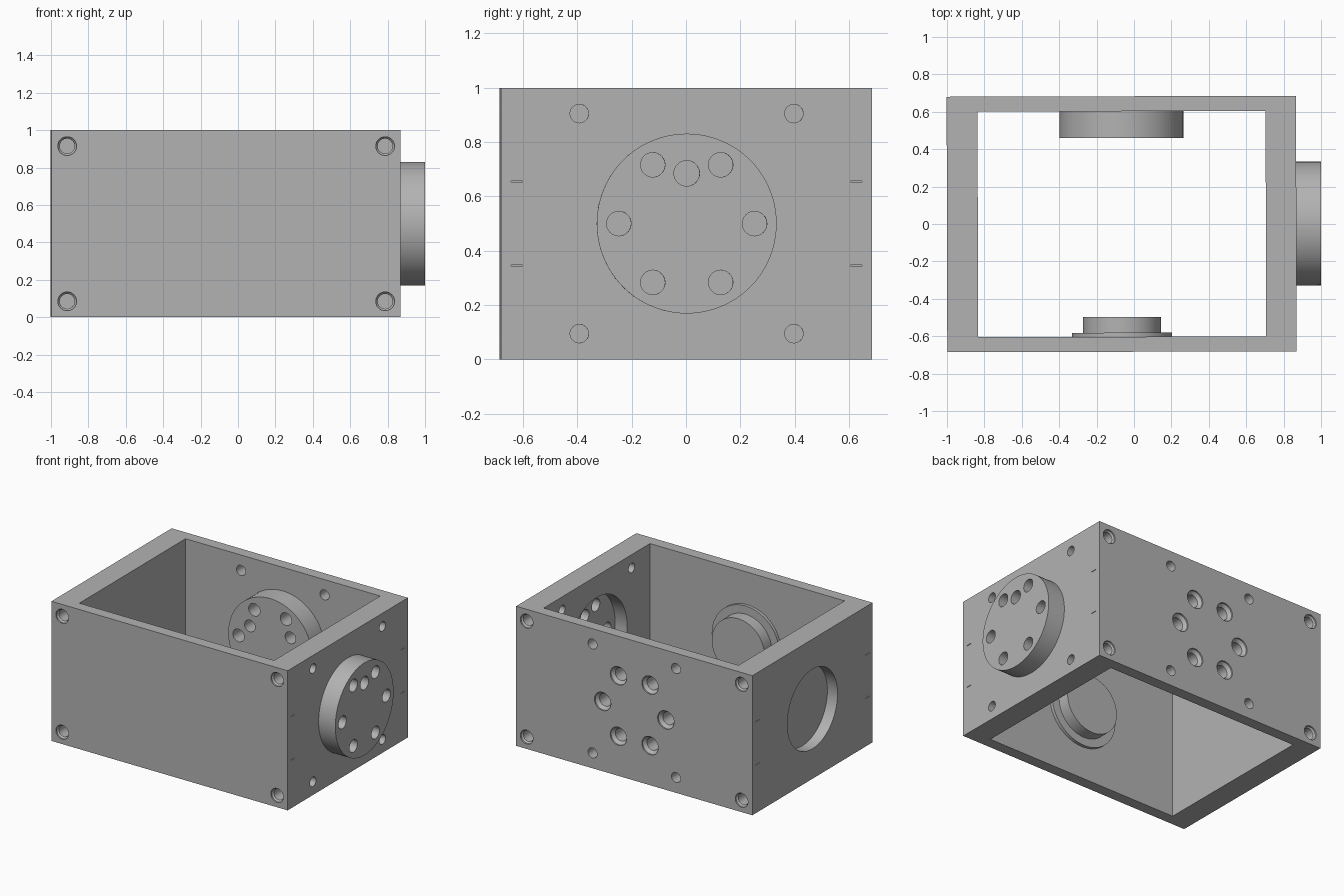
import bpy, bmesh, math
from mathutils import Vector, Matrix

old = bpy.data.objects.get("Cube")
if old:
    bpy.data.objects.remove(old, do_unlink=True)

grey = bpy.data.materials.new("machined_grey")
grey.use_nodes = True
grey.diffuse_color = (0.45, 0.45, 0.45, 1)
grey.node_tree.nodes["Principled BSDF"].inputs["Base Color"].default_value = (0.45, 0.45, 0.45, 1)

X0, X1, HALF_Y = -1.0, 0.868, 0.683      # outer box
IN_X0, IN_X1, IN_Y = -0.835, 0.705, 0.603  # opening
MID = (X0 + X1) / 2
TILT = Matrix.Rotation(0.0027, 4, 'Z')


def lathe(bm, start, axis, profile, sides=48):
    """Closed turned solid; profile is a list of (radius, distance along axis)."""
    turn = Vector((0, 0, 1)).rotation_difference(Vector(axis)).to_matrix()
    rings = []
    for r, d in profile:
        rings.append([bm.verts.new(Vector(start) + turn @ Vector(
            (r * math.cos(math.tau * i / sides), r * math.sin(math.tau * i / sides), d)))
            for i in range(sides)])
    for a, b in zip(rings, rings[1:]):
        for i in range(sides):
            j = (i + 1) % sides
            bm.faces.new((a[i], a[j], b[j], b[i]))
    bm.faces.new(rings[0][::-1])
    bm.faces.new(rings[-1])


def box(bm, lo, hi):
    lo, hi = Vector(lo), Vector(hi)
    size = hi - lo
    bmesh.ops.create_cube(bm, size=1, matrix=Matrix.Translation((lo + hi) / 2)
                          @ Matrix.Diagonal((*size, 1)))


def finish(bm, name, cutter=False):
    bmesh.ops.recalc_face_normals(bm, faces=bm.faces)
    bm.transform(TILT)
    mesh = bpy.data.meshes.new(name)
    bm.to_mesh(mesh)
    bm.free()
    mesh.materials.append(grey)
    ob = bpy.data.objects.new(name, mesh)
    bpy.context.collection.objects.link(ob)
    if cutter:
        ob.hide_render = True
        ob.hide_set(True)
        ob.display_type = 'WIRE'
    return ob


def cut(ob, cutter):
    mod = ob.modifiers.new(cutter.name, 'BOOLEAN')
    mod.operation, mod.solver, mod.object = 'DIFFERENCE', 'EXACT', cutter


def ring(count, radius, phase=0):
    for i in range(count):
        a = math.radians(phase) + math.tau * i / count
        yield radius * math.cos(a), radius * math.sin(a)


# Box frame
bm = bmesh.new()
box(bm, (X0, -HALF_Y, 0), (X1, HALF_Y, 1))
frame = finish(bm, "box_frame")

# Opening through the middle
bm = bmesh.new()
box(bm, (IN_X0, -IN_Y, -0.1), (IN_X1, IN_Y, 1.1))
opening = finish(bm, "opening_cutter", True)

# Round pockets in the side walls, and small witness slots
bm = bmesh.new()
lathe(bm, (0.6, 0, 0.5), (1, 0, 0), [(0.345, 0), (0.345, 0.2)], 96)
lathe(bm, (X0 - 0.05, 0, 0.5), (1, 0, 0), [(0.285, 0), (0.285, 0.13)], 96)
for x in (X0, X1):
    for y in (-0.625, 0.625):
        for z in (0.345, 0.655):
            box(bm, (x - 0.01, y - 0.021, z - 0.002), (x + 0.01, y + 0.021, z + 0.002))
pockets = finish(bm, "pocket_cutter", True)

# Drilled holes
bm = bmesh.new()
for side in (-1, 1):  # countersunk corner screws, front and back
    for x in (-0.915, 0.785):
        for z in (0.085, 0.915):
            lathe(bm, (x, side * (HALF_Y + 0.02), z), (0, -side, 0),
                  [(0.05, 0), (0.05, 0.03), (0.04, 0.04), (0.04, 0.22)], 32)
for h, v in ring(6, 0.25):  # bolt circles
    lathe(bm, (MID + h, HALF_Y + 0.02, 0.5 + v), (0, -1, 0),
          [(0.065, 0), (0.065, 0.03), (0.045, 0.05), (0.045, 0.27)], 32)
    lathe(bm, (0.75, h, 0.5 + v), (1, 0, 0), [(0.045, 0), (0.045, 0.3)], 32)
lathe(bm, (0.75, 0, 0.685), (1, 0, 0), [(0.047, 0), (0.047, 0.3)], 32)
for h, v in ring(3, 0.185, 30):  # blind pin holes in the back disc
    lathe(bm, (MID + h, 0.43, 0.5 + v), (0, 1, 0), [(0.042, 0), (0.042, 0.13)], 32)
for s in (-1, 1):  # dowel holes
    for t in (-1, 1):
        lathe(bm, (0.65, s * 0.395, 0.5 + t * 0.405), (1, 0, 0), [(0.034, 0), (0.034, 0.3)], 32)
        lathe(bm, (MID + s * 0.33, 0.55, 0.5 + t * 0.39), (0, 1, 0), [(0.036, 0), (0.036, 0.2)], 32)
holes = finish(bm, "hole_cutter", True)

# Flange discs and the stepped boss
bm = bmesh.new()
lathe(bm, (X1, 0, 0.5), (1, 0, 0), [(0.331, 0), (0.331, 1 - X1)], 96)
side_disc = finish(bm, "side_disc")
bm = bmesh.new()
lathe(bm, (MID, IN_Y, 0.5), (0, -1, 0), [(0.331, 0), (0.331, 0.143)], 96)
back_disc = finish(bm, "back_disc")
bm = bmesh.new()
lathe(bm, (MID, -IN_Y, 0.5), (0, 1, 0),
      [(0.267, 0), (0.267, 0.022), (0.208, 0.022), (0.208, 0.106)], 96)
front_boss = finish(bm, "front_boss")

for cutter in (opening, pockets, holes):
    cut(frame, cutter)
cut(side_disc, holes)
cut(back_disc, holes)

# Smooth round walls, keep edges sharp
bpy.ops.object.select_all(action='DESELECT')
for ob in (frame, side_disc, back_disc, front_boss):
    bpy.context.view_layer.objects.active = ob
    ob.select_set(True)
    for mod in list(ob.modifiers):
        bpy.ops.object.modifier_apply(modifier=mod.name)
bpy.ops.object.shade_smooth_by_angle(angle=math.radians(20))
for cutter in (opening, pockets, holes):
    bpy.data.objects.remove(cutter, do_unlink=True)
